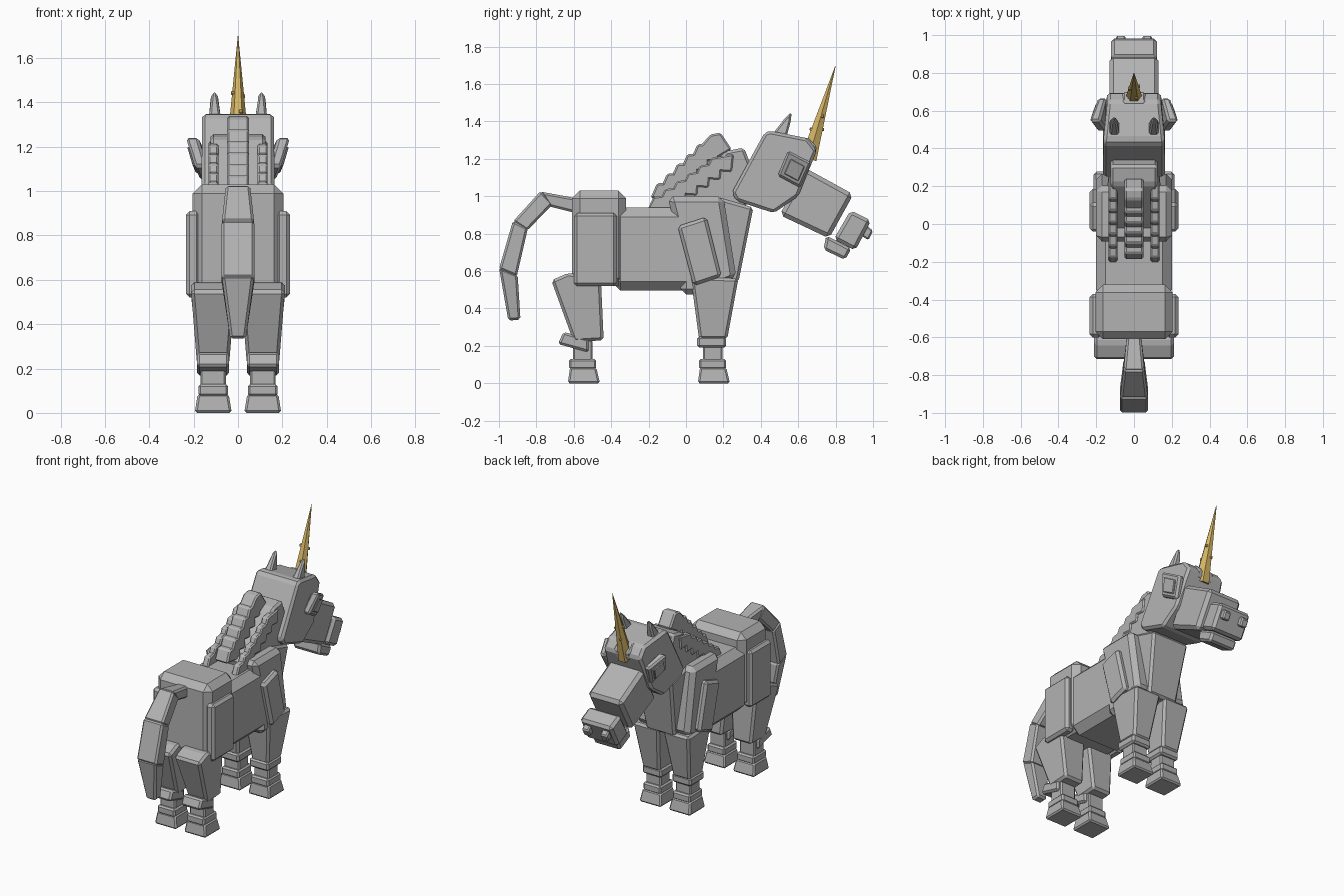
import bpy, bmesh, math
from mathutils import Vector


def material(name, color):
    m = bpy.data.materials.new(name)
    m.diffuse_color = (*color, 1)
    return m


GREY = material("stone grey", (0.45, 0.45, 0.45))
GOLD = material("horn gold", (0.66, 0.46, 0.13))


def finish(name, bm, mat, bevel):
    bmesh.ops.recalc_face_normals(bm, faces=bm.faces)
    if bevel:
        bmesh.ops.bevel(bm, geom=bm.edges[:], offset=bevel, segments=1,
                        affect='EDGES', clamp_overlap=True)
    me = bpy.data.meshes.new(name)
    bm.to_mesh(me)
    bm.free()
    me.materials.append(mat)
    ob = bpy.data.objects.new(name, me)
    bpy.context.collection.objects.link(ob)
    return ob


def slab(name, pts, x=None, bevel=0.012, mat=GREY, side=1):
    """Side profile (y, z[, inner x, outer x]) spread across x, edges chamfered."""
    bm = bmesh.new()
    rings = []
    for k in (0, 1):
        rings.append([bm.verts.new((side * (p[2 + k] if len(p) > 2 else x[k]), p[0], p[1]))
                      for p in pts])
    a, b = rings
    bm.faces.new(a)
    bm.faces.new(b[::-1])
    n = len(pts)
    for i in range(n):
        j = (i + 1) % n
        bm.faces.new((a[j], a[i], b[i], b[j]))
    return finish(name, bm, mat, bevel)


def mid(name, pts, w, bevel=0.012):
    """Centred slab; w is a half width or one half width per point."""
    ws = w if isinstance(w, (list, tuple)) else [w] * len(pts)
    return slab(name, [(p[0], p[1], -h, h) for p, h in zip(pts, ws)], bevel=bevel)


def pair(name, pts, x=None, bevel=0.012):
    for s, tag in ((1, "right"), (-1, "left")):
        slab(f"{name}_{tag}", pts, x, bevel, side=s)


def rect(y0, y1, z0, z1):
    return [(y0, z0), (y1, z0), (y1, z1), (y0, z1)]


# body
mid("rump", rect(-0.61, -0.32, 0.52, 1.03), 0.205, 0.042)
mid("belly", rect(-0.40, 0.06, 0.495, 0.94), 0.2, 0.05)
mid("chest", [(-0.03, 0.475), (0.08, 0.475), (0.27, 0.56), (0.20, 1.0), (-0.10, 1.0), (-0.02, 0.7)],
    0.2, 0.03)
mid("breast", [(0.12, 0.54), (0.28, 0.54), (0.36, 0.94), (0.15, 1.0)], [0.11, 0.11, 0.14, 0.14], 0.015)
pair("haunch_plate", rect(-0.60, -0.37, 0.52, 0.91), (0.17, 0.235), 0.017)
pair("shoulder_plate", [(0.04, 0.52), (0.19, 0.57), (0.11, 0.89), (-0.045, 0.84)], (0.17, 0.235), 0.017)

# neck
mid("neck", [(-0.08, 0.94), (0.28, 0.86), (0.38, 1.08), (0.31, 1.26), (0.21, 1.24)], 0.125, 0.015)

# rear and front upper legs
pair("rear_thigh", [(-0.72, 0.55, 0.012, 0.212), (-0.60, 0.22, 0.04, 0.185), (-0.44, 0.23, 0.04, 0.185),
                    (-0.455, 0.56, 0.012, 0.212), (-0.63, 0.59, 0.012, 0.212)], bevel=0.015)
pair("front_leg", [(0.07, 0.235, 0.05, 0.18), (0.22, 0.235, 0.05, 0.18),
                   (0.28, 0.56, 0.015, 0.215), (0.025, 0.57, 0.015, 0.215)], bevel=0.015)
pair("hock", [(-0.685, 0.21), (-0.52, 0.165), (-0.52, 0.235), (-0.655, 0.275)], (0.04, 0.185))
pair("knee", rect(0.06, 0.215, 0.19, 0.25), (0.04, 0.185))

# lower legs and hooves
for label, y in (("rear", -0.55), ("front", 0.145)):
    pair(label + "_shank", rect(y - 0.055, y + 0.05, 0.11, 0.23), (0.055, 0.17), 0.008)
    pair(label + "_fetlock", rect(y - 0.075, y + 0.07, 0.075, 0.13), (0.045, 0.178), 0.01)
    pair(label + "_hoof", [(y - 0.082, 0, 0.028, 0.195), (y + 0.09, 0, 0.028, 0.195),
                           (y + 0.07, 0.085, 0.042, 0.182), (y - 0.07, 0.085, 0.042, 0.182)], bevel=0.01)

# tail, four linked segments
mid("tail_root", [(-0.59, 0.99), (-0.78, 1.025), (-0.73, 0.945), (-0.59, 0.91)],
    [0.038, 0.055, 0.055, 0.038])
mid("tail_upper", [(-0.775, 1.03), (-0.925, 0.865), (-0.85, 0.815), (-0.71, 0.96)],
    [0.055, 0.073, 0.073, 0.055])
mid("tail_middle", [(-0.925, 0.87), (-1.0, 0.61), (-0.905, 0.57), (-0.845, 0.83)], 0.075)
mid("tail_tip", [(-1.0, 0.62), (-0.95, 0.335), (-0.885, 0.34), (-0.9, 0.58)],
    [0.073, 0.036, 0.036, 0.073])

# mane: stepped centre blocks with thinner rows on both sides
for i in range(6):
    t = i / 5
    y, z = -0.19 + 0.27 * t, 0.99 + 0.26 * t
    c, s = math.cos(0.5), math.sin(0.5)
    block = [(y, z), (y + 0.17 * c, z + 0.17 * s - 0.1),
             (y + 0.17 * c, z + 0.17 * s), (y + 0.035, z + 0.08)]
    if i == 5:
        block = [(0.06, 1.25), (0.16, 1.2), (0.245, 1.25), (0.185, 1.34), (0.13, 1.33)]
    mid(f"mane_block_{i}", block, 0.05, 0.01)
for i in range(6):
    y, z = -0.205 + 0.062 * i, 0.93 + 0.042 * i
    pair(f"mane_side_{i}", [(y, z), (y + 0.14, z - 0.01), (y + 0.15, z + 0.085), (y + 0.03, z + 0.065)],
         (0.088, 0.134), 0.008)

# head
mid("skull", [(0.245, 1.02), (0.27, 0.975), (0.47, 0.91), (0.60, 1.00), (0.70, 1.245),
              (0.65, 1.31), (0.45, 1.35), (0.42, 1.34)],
    [0.165, 0.165, 0.165, 0.165, 0.14, 0.14, 0.16, 0.165], 0.03)
mid("brow", [(0.60, 1.2), (0.685, 1.2), (0.70, 1.265), (0.65, 1.315), (0.57, 1.28)], 0.06, 0.01)
mid("snout", [(0.50, 0.90), (0.765, 0.775), (0.895, 1.01), (0.64, 1.15)], 0.13, 0.022)
mid("muzzle", [(0.79, 0.77), (0.905, 0.71), (0.99, 0.87), (0.88, 0.925)], 0.122, 0.018)
mid("lower_lip", [(0.735, 0.715), (0.85, 0.66), (0.885, 0.72), (0.75, 0.79)], 0.1, 0.014)
pair("nostril", [(0.92, 0.80), (0.975, 0.765), (1.0, 0.815), (0.95, 0.86)], (0.045, 0.095), 0.008)

# eyes: outward leaning socket with a smaller raised pane
pair("eye_socket", [(0.49, 1.11, 0.14, 0.195), (0.61, 1.045, 0.135, 0.17),
                    (0.67, 1.18, 0.145, 0.19), (0.545, 1.245, 0.18, 0.238)], bevel=0.012)
pair("eye_pane", [(0.525, 1.12, 0.18, 0.206), (0.60, 1.08, 0.165, 0.19),
                  (0.635, 1.16, 0.175, 0.204), (0.56, 1.20, 0.2, 0.23)], bevel=0.004)

# ears
pair("ear", [(0.43, 1.29, 0.072, 0.135), (0.53, 1.29, 0.072, 0.135), (0.56, 1.40, 0.085, 0.125),
             (0.565, 1.45, 0.095, 0.118), (0.535, 1.425, 0.09, 0.122)], bevel=0.01)

# horn and its small spiral studs
base, tip = Vector((0, 0.655, 1.20)), Vector((0, 0.80, 1.70))
axis = tip - base
turn = axis.to_track_quat('Z', 'X')
bm = bmesh.new()
bmesh.ops.create_cone(bm, cap_ends=True, segments=6, radius1=0.05, radius2=0.001, depth=axis.length)
for v in bm.verts:
    v.co = turn @ v.co + (base + tip) / 2
finish("horn", bm, GOLD, 0)
for i, (t, angle) in enumerate(((0.30, 0.4), (0.33, 3.6), (0.46, 1.9), (0.48, 5.0))):
    bm = bmesh.new()
    bmesh.ops.create_cube(bm, size=0.018)
    r = 0.046 * (1 - t)
    offset = Vector((r * math.cos(angle), r * math.sin(angle), t * axis.length))
    for v in bm.verts:
        v.co = turn @ (v.co + offset) + base
    finish(f"horn_stud_{i}", bm, GOLD, 0.004)
